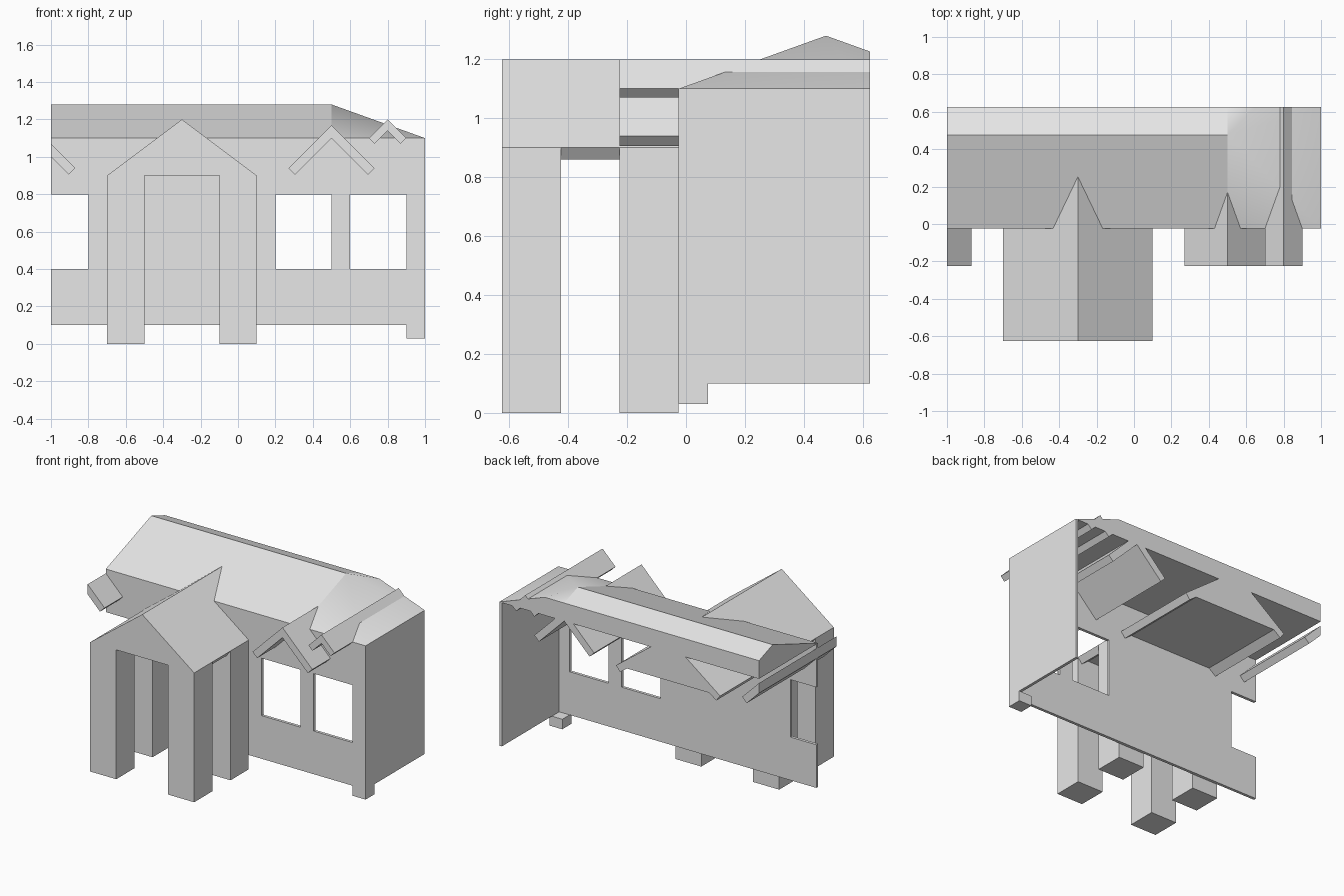
import bpy, bmesh, math
from mathutils import Vector

cube = bpy.data.objects.get("Cube")
if cube:
    bpy.data.objects.remove(cube, do_unlink=True)

# One plain grey material for the whole building
grey = bpy.data.materials.new("light_grey")
grey.use_nodes = True
grey.diffuse_color = (0.8, 0.8, 0.8, 1)
grey.node_tree.nodes["Principled BSDF"].inputs["Base Color"].default_value = (0.8, 0.8, 0.8, 1)

FRONT, BACK, OVERHANG, PORCH = -0.025, 0.625, -0.225, -0.625
EAVE, RIDGE, SKIN = 1.1, 1.28, 0.02


def finish(bm, name):
    bmesh.ops.recalc_face_normals(bm, faces=bm.faces[:])
    mesh = bpy.data.meshes.new(name)
    bm.to_mesh(mesh)
    bm.free()
    mesh.materials.append(grey)
    obj = bpy.data.objects.new(name, mesh)
    bpy.context.collection.objects.link(obj)
    return obj


def extrude(bm, faces, offset):
    new = bmesh.ops.extrude_face_region(bm, geom=faces)["geom"]
    verts = [v for v in new if isinstance(v, bmesh.types.BMVert)]
    bmesh.ops.translate(bm, verts=verts, vec=offset)


def prism_mesh(points, offset):
    bm = bmesh.new()
    extrude(bm, [bm.faces.new([bm.verts.new(p) for p in points])], offset)
    return bm


def gable_prism(name, profile, y0, y1):
    """Extrude an x-z profile from y0 to y1."""
    return finish(prism_mesh([(x, y0, z) for x, z in profile], (0, y1 - y0, 0)), name)


def box(name, x0, x1, y0, y1, z0, z1):
    return gable_prism(name, [(x0, z0), (x1, z0), (x1, z1), (x0, z1)], y0, y1)


def chevron(cx, top, half, t):
    """Two sloping boards at 45 degrees with square-cut ends."""
    low = top - half
    return [(cx - half, low), (cx, top), (cx + half, low),
            (cx + half - t, low - t), (cx, top - 2 * t), (cx - half + t, low - t)]


# Front wall, a grid of panels with the window cells left open
xs = [-1, -0.8, 0.2, 0.5, 0.6, 0.9, 1]
zs = [0.1, 0.4, 0.8, EAVE]
bm = bmesh.new()
grid = [[bm.verts.new((x, FRONT, z)) for z in zs] for x in xs]
panels = []
for i in range(len(xs) - 1):
    for j in range(len(zs) - 1):
        if j == 1 and i in (0, 2, 4):
            continue
        panels.append(bm.faces.new([grid[i][j], grid[i + 1][j], grid[i + 1][j + 1], grid[i][j + 1]]))
extrude(bm, panels, (0, SKIN, 0))
bmesh.ops.delete(bm, geom=[v for v in bm.verts if not v.link_faces], context='VERTS')
finish(bm, "front_wall")

# Side wall and corner foot
box("side_wall", 1 - SKIN, 1, FRONT, BACK, 0.1, EAVE)
box("corner_foot", 0.9, 1, FRONT, 0.075, 0.03, 0.1)

# Main roof: straight length, then the hipped end cut from the same section
slope = (RIDGE - EAVE) / 0.5
ridge_y = FRONT + 0.5
section = [(FRONT, EAVE), (ridge_y, RIDGE), (BACK, RIDGE - slope * (BACK - ridge_y)), (BACK, EAVE)]
finish(prism_mesh([(-1, y, z) for y, z in section], (1.5, 0, 0)), "main_roof")

bm = prism_mesh([(0.5, y, z) for y, z in section], (0.5, 0, 0))
bmesh.ops.bisect_plane(bm, geom=bm.verts[:] + bm.edges[:] + bm.faces[:], dist=1e-5,
                       plane_co=(1, 0, EAVE), plane_no=Vector((slope, 0, 1)).normalized(),
                       clear_outer=True)
bmesh.ops.holes_fill(bm, edges=bm.edges[:])
hip = finish(bm, "roof_hip")
bpy.ops.object.select_all(action='DESELECT')
hip.select_set(True)
bpy.context.view_layer.objects.active = hip
bpy.ops.object.shade_smooth_by_angle(angle=math.radians(30))

# Porch roof: solid gable whose sloping edges drop slightly below its flat base
gable_prism("porch_roof", [(-0.7, 0.9), (-0.3, 1.2), (0.1, 0.9), (0.07, 0.86),
                           (0.017, 0.9), (-0.617, 0.9), (-0.67, 0.86)], PORCH, BACK)

# Four porch columns
for side, x in (("right", -0.7), ("left", -0.1)):
    for place, y in (("front", PORCH), ("back", OVERHANG)):
        box(f"porch_column_{place}_{side}", x, x + 0.2, y, y + 0.2, 0, 0.9)

# Window gables running back through the roof, and the half-cut one at the end
gable_prism("window_gable", chevron(0.5, 1.17, 0.23, 0.035), OVERHANG, BACK)
gable_prism("small_gable", chevron(0.8, 1.2, 0.1, 0.03), OVERHANG, BACK)
gable_prism("end_gable_board", [(-1, 1.07), (-0.87, 0.94), (-0.905, 0.905), (-1, 1.0)], OVERHANG, BACK)
